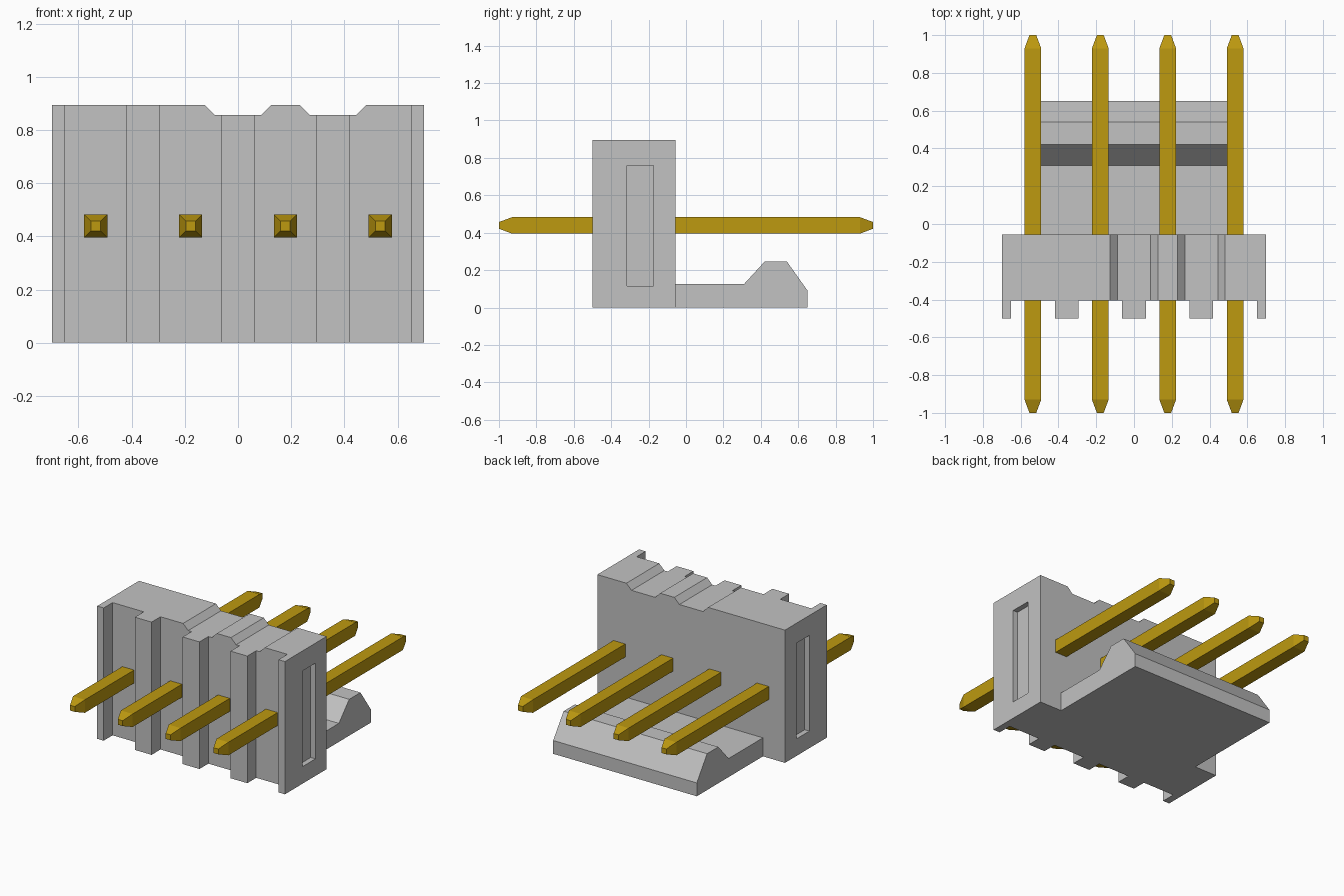
import bpy
import bmesh
from mathutils import Vector

default = bpy.data.objects.get("Cube")
if default:
    bpy.data.objects.remove(default, do_unlink=True)


def make_material(name, color):
    mat = bpy.data.materials.new(name)
    mat.use_nodes = True
    mat.diffuse_color = color
    mat.node_tree.nodes["Principled BSDF"].inputs["Base Color"].default_value = color
    return mat


GREY = make_material("light grey plastic", (0.54, 0.54, 0.54, 1))
GOLD = make_material("gold metal", (0.51, 0.32, 0.005, 1))


def finish(name, bm, mat):
    bmesh.ops.recalc_face_normals(bm, faces=bm.faces)
    mesh = bpy.data.meshes.new(name)
    bm.to_mesh(mesh)
    bm.free()
    mesh.materials.append(mat)
    obj = bpy.data.objects.new(name, mesh)
    bpy.context.collection.objects.link(obj)
    return obj


def prism(name, points, direction, mat=GREY):
    """Extrude a closed outline along a direction."""
    bm = bmesh.new()
    face = bm.faces.new([bm.verts.new(p) for p in points])
    ext = bmesh.ops.extrude_face_region(bm, geom=[face])
    moved = [v for v in ext["geom"] if isinstance(v, bmesh.types.BMVert)]
    bmesh.ops.translate(bm, verts=moved, vec=Vector(direction))
    return finish(name, bm, mat)


PITCH = 0.357
HALF_WIDTH, HEIGHT = 0.70, 0.895
FRONT, GROOVE, BACK = -0.50, -0.405, -0.055
PIN_Z, PIN_HALF, TIP_HALF = 0.439, 0.044, 0.018

# Housing: plan outline with ribs on the front
ribs = [(-HALF_WIDTH, -0.652)]
ribs += [(c * PITCH - 0.0625, c * PITCH + 0.0625) for c in (-1, 0, 1)]
ribs += [(0.652, HALF_WIDTH)]
outline = [(HALF_WIDTH, BACK), (-HALF_WIDTH, BACK)]
for i, (a, b) in enumerate(ribs):
    if i > 0:
        outline.append((a, GROOVE))
    outline += [(a, FRONT), (b, FRONT)]
    if i < len(ribs) - 1:
        outline.append((b, GROOVE))
housing = prism("housing", [(x, y, 0) for x, y in outline], (0, 0, HEIGHT))


def cut(target, cutter):
    mod = target.modifiers.new(cutter.name, "BOOLEAN")
    mod.operation = "DIFFERENCE"
    mod.solver = "EXACT"
    mod.object = cutter
    cutter.hide_render = True
    cutter.hide_set(True)


# Sloped notches across the top edge
for x in (0, PITCH):
    section = [(-0.088, 0.857), (0.088, 0.857), (0.188, 0.957), (-0.188, 0.957)]
    cut(housing, prism("notch_cutter", [(x + dx, -0.6, z) for dx, z in section], (0, 0.7, 0)))

# Shallow slots in both ends
for side in (-1, 1):
    x = side * (HALF_WIDTH - 0.035)
    corners = [(x, -0.315, 0.115), (x, -0.175, 0.115), (x, -0.175, 0.76), (x, -0.315, 0.76)]
    cut(housing, prism("slot_cutter", corners, (side * 0.1, 0, 0)))

# Apply the cuts and remove the cutters
bpy.context.view_layer.update()
graph = bpy.context.evaluated_depsgraph_get()
cut_mesh = bpy.data.meshes.new_from_object(housing.evaluated_get(graph))
cutters = [m.object for m in housing.modifiers]
housing.modifiers.clear()
housing.data = cut_mesh
for c in cutters:
    bpy.data.objects.remove(c, do_unlink=True)

# Locking shelf with a raised ramp behind the housing
profile = [(BACK, 0), (BACK, 0.125), (0.31, 0.125), (0.42, 0.245),
           (0.54, 0.245), (0.65, 0.09), (0.65, 0)]
prism("locking_shelf", [(-1.5 * PITCH, y, z) for y, z in profile], (3 * PITCH, 0, 0))

# Square pins with tapered tips
for i in range(4):
    x = (i - 1.5) * PITCH
    bm = bmesh.new()
    rings = []
    for y, r in ((-1, TIP_HALF), (-0.93, PIN_HALF), (0.93, PIN_HALF), (1, TIP_HALF)):
        rings.append([bm.verts.new((x + sx * r, y, PIN_Z + sz * r))
                      for sx, sz in ((-1, -1), (1, -1), (1, 1), (-1, 1))])
    for a, b in zip(rings, rings[1:]):
        for k in range(4):
            n = (k + 1) % 4
            bm.faces.new((a[k], a[n], b[n], b[k]))
    bm.faces.new(rings[0])
    bm.faces.new(rings[-1])
    finish(f"pin_{i + 1}", bm, GOLD)
